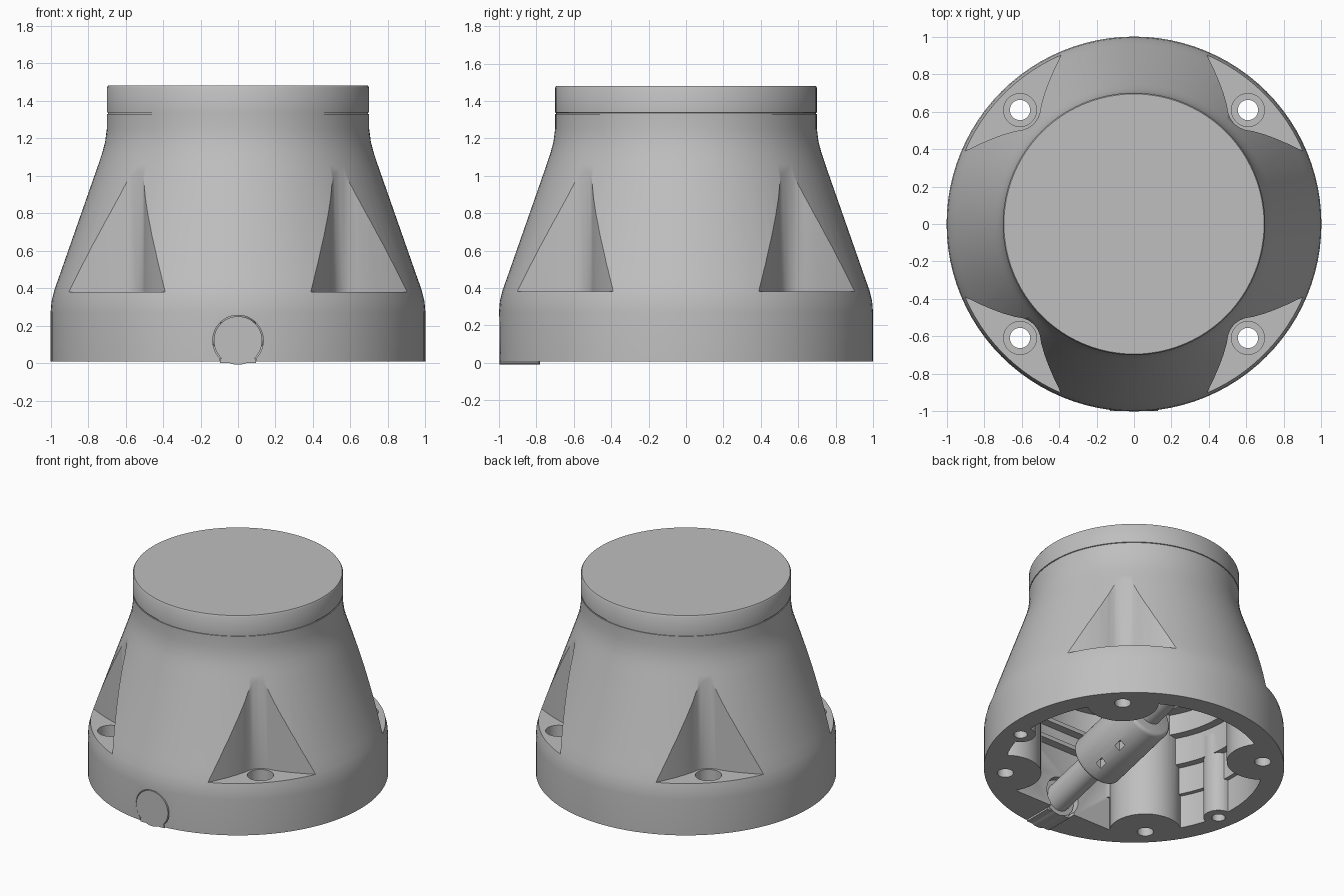
import bpy, bmesh, math
from mathutils import Vector, Matrix

old = bpy.data.objects.get("Cube")
if old:
    bpy.data.objects.remove(old, do_unlink=True)

grey = bpy.data.materials.new("light_grey")
GREY = (0.52, 0.52, 0.52, 1)
grey.use_nodes = True
grey.diffuse_color = GREY
grey.node_tree.nodes["Principled BSDF"].inputs["Base Color"].default_value = GREY


def make(name, bm):
    bmesh.ops.recalc_face_normals(bm, faces=bm.faces)
    mesh = bpy.data.meshes.new(name)
    bm.to_mesh(mesh)
    bm.free()
    ob = bpy.data.objects.new(name, mesh)
    bpy.context.collection.objects.link(ob)
    mesh.materials.append(grey)
    return ob


def lathe(name, profile, sides=96):
    """Closed solid turned around z from (radius, height) points."""
    bm = bmesh.new()
    rings = []
    for r, z in profile:
        rings.append([bm.verts.new((r * math.cos(a), r * math.sin(a), z))
                      for a in (math.tau * i / sides for i in range(sides))])
    for low, high in zip(rings, rings[1:]):
        for i in range(sides):
            j = (i + 1) % sides
            bm.faces.new((low[i], low[j], high[j], high[i]))
    bm.faces.new(rings[0])
    bm.faces.new(rings[-1])
    return make(name, bm)


def rod(name, start, end, radius, sides=40):
    start, end = Vector(start), Vector(end)
    axis = end - start
    turn = axis.to_track_quat('Z', 'Y').to_matrix().to_4x4()
    bm = bmesh.new()
    bmesh.ops.create_cone(bm, cap_ends=True, segments=sides, radius1=radius,
                          radius2=radius, depth=axis.length,
                          matrix=Matrix.Translation((start + end) / 2) @ turn)
    return make(name, bm)


def box(name, centre, size):
    bm = bmesh.new()
    bmesh.ops.create_cube(bm, size=1, matrix=Matrix.Translation(centre)
                          @ Matrix.Diagonal((*size, 1)))
    return make(name, bm)


def prism(name, outline, z0, z1, angle):
    bm = bmesh.new()
    face = bm.faces.new([bm.verts.new((x, y, z0)) for x, y in outline])
    top = bmesh.ops.extrude_face_region(bm, geom=[face])["geom"]
    bmesh.ops.translate(bm, vec=(0, 0, z1 - z0),
                        verts=[v for v in top if isinstance(v, bmesh.types.BMVert)])
    bmesh.ops.rotate(bm, verts=bm.verts, matrix=Matrix.Rotation(angle, 3, 'Z'))
    return make(name, bm)


def subtract(target, cutters):
    """Cut each solid away, bake the result and remove the cutters."""
    for cutter in cutters:
        mod = target.modifiers.new("cut", 'BOOLEAN')
        mod.operation = 'DIFFERENCE'
        mod.solver = 'EXACT'
        mod.object = cutter
    bpy.context.view_layer.update()
    graph = bpy.context.evaluated_depsgraph_get()
    baked = bpy.data.meshes.new_from_object(target.evaluated_get(graph))
    target.modifiers.clear()
    target.data = baked
    for cutter in cutters:
        bpy.data.objects.remove(cutter, do_unlink=True)


def smooth(ob, angle=32):
    bpy.ops.object.select_all(action='DESELECT')
    ob.select_set(True)
    bpy.context.view_layer.objects.active = ob
    bpy.ops.object.shade_smooth_by_angle(angle=math.radians(angle))


corners = [math.radians(45 + 90 * i) for i in range(4)]
side_screws = [(0.86, -0.15), (-0.86, -0.15)]


def at(angle, radius, z):
    return (radius * math.cos(angle), radius * math.sin(angle), z)


# Outer housing
housing = lathe("housing", [(1, 0.008), (1, 0.27), (0.995, 0.33), (0.98, 0.39), (0.955, 0.46),
                            (0.745, 1.06), (0.725, 1.12), (0.709, 1.18), (0.7, 1.25),
                            (0.7, 1.33)])

# Stepped cavity, with screw columns and a flat front wall left standing
cavity = lathe("cavity", [(0.86, -0.1), (0.86, 0.25), (0.83, 0.25), (0.83, 0.45), (0.78, 0.45),
                          (0.78, 0.65), (0.72, 0.65), (0.72, 0.8), (0.64, 0.8), (0.64, 1.4)])
keep = [rod("column", at(a, 0.86, -0.3), at(a, 0.86, 0.95), 0.24) for a in corners]
keep += [rod("boss", (x, y, -0.3), (x, y, 0.6), 0.1) for x, y in side_screws]
keep.append(box("front_wall", (0, -1.24, 0.3), (0.9, 1, 1.4)))
subtract(cavity, keep)

# Corner pockets flaring outward from a rounded vertical valley
half = [(0.762, 0.035), (0.775, 0.065), (0.8, 0.1), (0.828, 0.15), (0.856, 0.21),
        (0.886, 0.285), (0.912, 0.36), (0.93, 0.42), (1.2, 0.42)]
outline = [(x, -y) for x, y in reversed(half)] + [(0.757, 0)] + half
cuts = [cavity]
for a in corners:
    cuts.append(prism("pocket", outline, 0.38, 1.3, a))
    cuts.append(rod("counterbore", at(a, 0.86, 0.24), at(a, 0.86, 0.5), 0.088))
    cuts.append(rod("screw_hole", at(a, 0.86, -0.2), at(a, 0.86, 0.5), 0.054))
for x, y in side_screws:
    cuts.append(rod("blind_hole", (x, y, -0.2), (x, y, 0.2), 0.045))

# Cable opening in the front wall, open at the bottom edge
cuts.append(rod("cable_opening", (0, -1.2, 0.12), (0, -0.6, 0.12), 0.135, 48))
cuts.append(box("opening_mouth", (0, -0.9, 0), (0.2, 0.6, 0.08)))
subtract(housing, cuts)
smooth(housing)

# Top cap with a fine seam below and a chamfered rim
cap = lathe("top_cap", [(0.694, 1.328), (0.694, 1.336), (0.7, 1.338), (0.7, 1.47), (0.694, 1.48)])
smooth(cap)

# Cable plug and its foot
plug = rod("cable_plug", (0, -0.998, 0.12), (0, -0.78, 0.12), 0.129, 48)
smooth(plug)
box("plug_foot", (0, -0.89, 0.012), (0.19, 0.21, 0.024))

# Cable rising through the cavity, with its thick sleeve
base = Vector((0, -0.82, 0.11))
way = Vector((0, 1.03, 0.27)).normalized()
smooth(rod("cable", base, base + way * 1.45, 0.095))
sleeve = rod("cable_sleeve", base + way * 0.44, base + way * 1.0, 0.19, 48)
bevel = sleeve.modifiers.new("rounded_rims", 'BEVEL')
bevel.width = 0.025
bevel.segments = 3
bevel.limit_method = 'ANGLE'
bevel.angle_limit = math.radians(40)
slots = []
for d in (0.62, 0.82):
    p = base + way * d + Vector((0.1, 0, -0.16))
    slots.append(box("sleeve_slot", p, (0.04, 0.06, 0.08)))
subtract(sleeve, slots)
smooth(sleeve)

# Stiffening ribs on the inner front wall
for i, z in enumerate((0.48, 0.62)):
    box(f"wall_rib_{i + 1}", (0, -0.715, z), (0.62, 0.07, 0.03))
